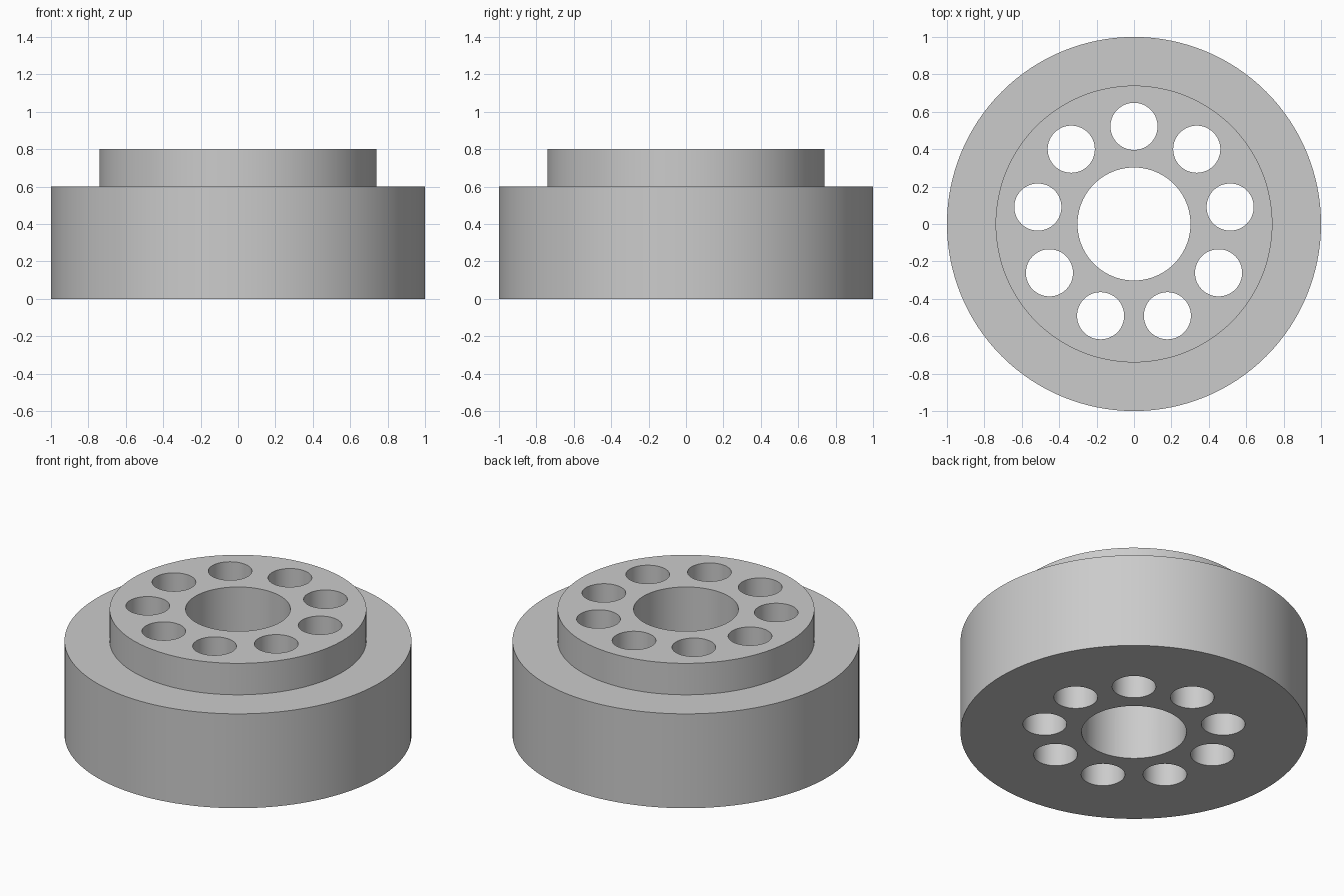
import bpy
import bmesh
from math import cos, sin, pi, radians
from mathutils import Matrix, Vector

OUTER_R, BOSS_R, BORE_R = 1.0, 0.74, 0.302
BASE_H, TOTAL_H = 0.6, 0.8
HOLE_COUNT, HOLE_R, HOLE_RING = 9, 0.126, 0.522

cube = bpy.data.objects.get("Cube")
if cube:
    bpy.data.objects.remove(cube, do_unlink=True)

grey = bpy.data.materials.new("plain_grey")
grey.use_nodes = True
colour = (0.6, 0.6, 0.6, 1)
grey.diffuse_color = colour
grey.node_tree.nodes["Principled BSDF"].inputs["Base Color"].default_value = colour


def make_object(name, bm):
    bmesh.ops.recalc_face_normals(bm, faces=bm.faces)
    mesh = bpy.data.meshes.new(name)
    bm.to_mesh(mesh)
    bm.free()
    mesh.materials.append(grey)
    obj = bpy.data.objects.new(name, mesh)
    bpy.context.collection.objects.link(obj)
    return obj


def add_cylinder(bm, x, y, radius, bottom, top, sides):
    bmesh.ops.create_cone(
        bm, cap_ends=True, segments=sides, radius1=radius, radius2=radius,
        depth=top - bottom, matrix=Matrix.Translation((x, y, (bottom + top) / 2)))


# Stepped body: a wide disc whose top is inset and raised into a boss
bm = bmesh.new()
add_cylinder(bm, 0, 0, OUTER_R, 0, BASE_H, 128)
top = max(bm.faces, key=lambda f: f.calc_center_median().z)
bmesh.ops.inset_region(bm, faces=[top], thickness=OUTER_R - BOSS_R)
for v in top.verts:
    flat = Vector((v.co.x, v.co.y, 0)).normalized() * BOSS_R
    v.co = (flat.x, flat.y, BASE_H)
raised = bmesh.ops.extrude_face_region(bm, geom=[top])["geom"]
bmesh.ops.delete(bm, geom=[top], context="FACES_ONLY")
for v in raised:
    if isinstance(v, bmesh.types.BMVert):
        v.co.z = TOTAL_H
body = make_object("stepped_hub", bm)

# Cutter: the central bore and the ring of through holes
bm = bmesh.new()
add_cylinder(bm, 0, 0, BORE_R, -0.1, TOTAL_H + 0.1, 96)
for i in range(HOLE_COUNT):
    a = radians(90) + i * 2 * pi / HOLE_COUNT
    add_cylinder(bm, HOLE_RING * cos(a), HOLE_RING * sin(a), HOLE_R,
                 -0.1, TOTAL_H + 0.1, 64)
cutter = make_object("hole_cutter", bm)
cutter.hide_render = True

# Drill the holes, then discard the cutter
drill = body.modifiers.new("drill", "BOOLEAN")
drill.operation = "DIFFERENCE"
drill.solver = "EXACT"
drill.object = cutter
bpy.context.view_layer.objects.active = body
body.select_set(True)
cutter.select_set(False)
bpy.ops.object.modifier_apply(modifier="drill")
bpy.data.objects.remove(cutter, do_unlink=True)

# Smooth round walls with crisp rims
bpy.ops.object.shade_smooth_by_angle(angle=radians(30))
